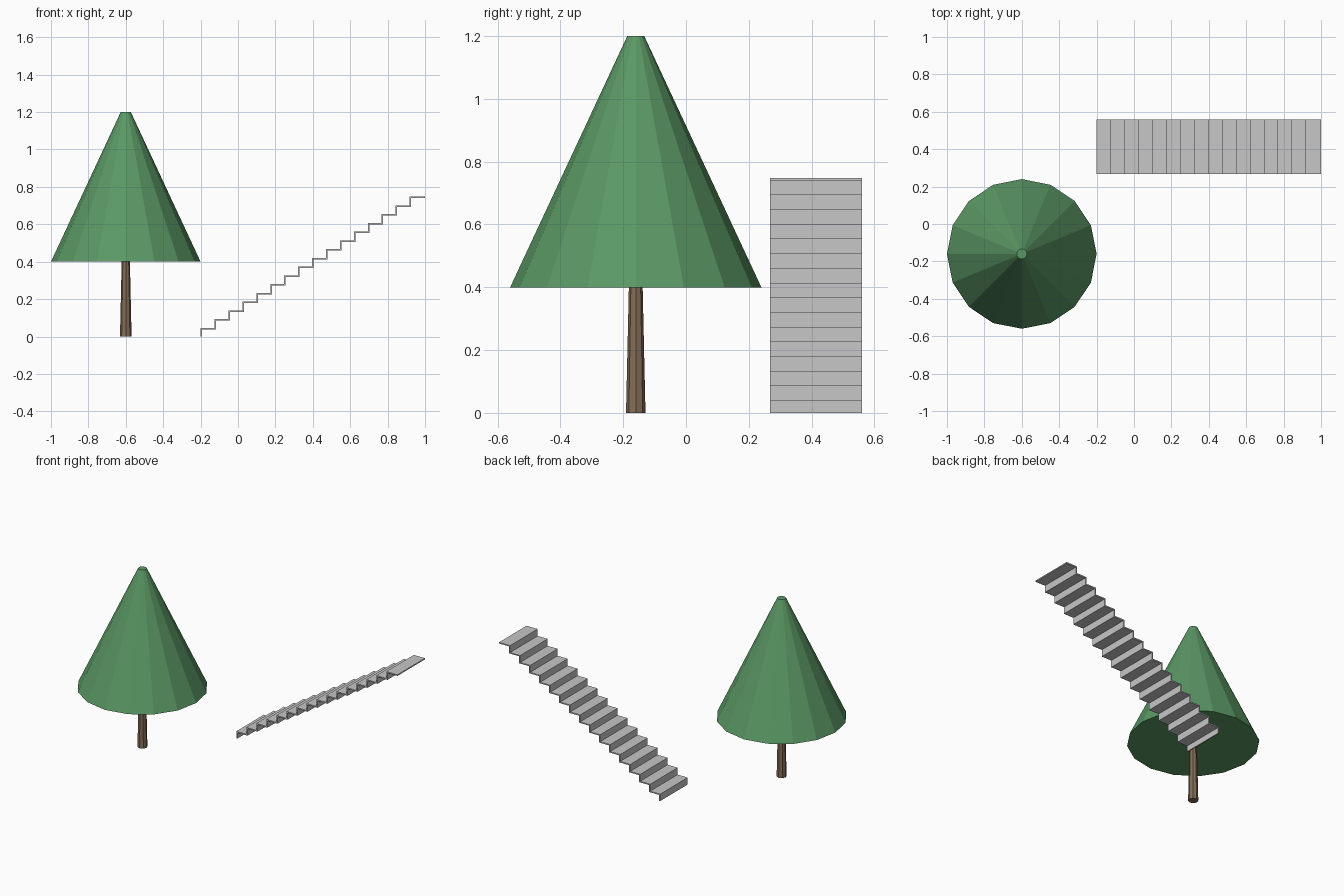
import bpy
import bmesh
import math
from mathutils import Matrix, Vector

cube = bpy.data.objects.get("Cube")
if cube:
    bpy.data.objects.remove(cube, do_unlink=True)


def make_material(name, color):
    mat = bpy.data.materials.new(name)
    mat.use_nodes = True
    mat.diffuse_color = (*color, 1)
    mat.node_tree.nodes["Principled BSDF"].inputs["Base Color"].default_value = (*color, 1)
    return mat


def finish(name, bm, mat):
    bmesh.ops.recalc_face_normals(bm, faces=bm.faces)
    mesh = bpy.data.meshes.new(name)
    bm.to_mesh(mesh)
    bm.free()
    mesh.materials.append(mat)
    obj = bpy.data.objects.new(name, mesh)
    bpy.context.collection.objects.link(obj)
    return obj


def tapered(name, sides, r_low, r_high, z_low, z_high, mat):
    bm = bmesh.new()
    bmesh.ops.create_cone(bm, cap_ends=True, segments=sides, radius1=r_low,
                          radius2=r_high, depth=z_high - z_low)
    obj = finish(name, bm, mat)
    obj.location = (*TREE, (z_low + z_high) / 2)
    return obj


def add_box(bm, low, high):
    low, high = Vector(low), Vector(high)
    place = Matrix.Translation((low + high) / 2) @ Matrix.Diagonal((*(high - low), 1))
    bmesh.ops.create_cube(bm, size=1, matrix=place)


green = make_material("leaf green", (0.105, 0.315, 0.13))
brown = make_material("bark brown", (0.23, 0.155, 0.095))
grey = make_material("stone grey", (0.57, 0.57, 0.57))

# Tree: faceted cone of leaves on a tapering trunk
TREE = (-0.6, -0.16)
tapered("tree_trunk", 8, 0.031, 0.022, 0, 0.4, brown)
tapered("tree_foliage", 16, 0.4, 0.027, 0.4, 1.2, green)

# Staircase: thin risers and treads climbing towards +x
STEPS, THICK = 16, 0.008
X_START, X_END, HEIGHT = -0.2, 1.0, 0.748
Y_FRONT, Y_BACK = 0.268, 0.56
run = (X_END - X_START - THICK) / STEPS
rise = HEIGHT / STEPS
stairs = bmesh.new()
for i in range(STEPS):
    x, z = X_START + i * run, i * rise
    top = z + rise
    add_box(stairs, (x, Y_FRONT, z), (x + THICK, Y_BACK, top - THICK))
    add_box(stairs, (x, Y_FRONT, top - THICK), (x + run + THICK, Y_BACK, top))
finish("staircase", stairs, grey)
